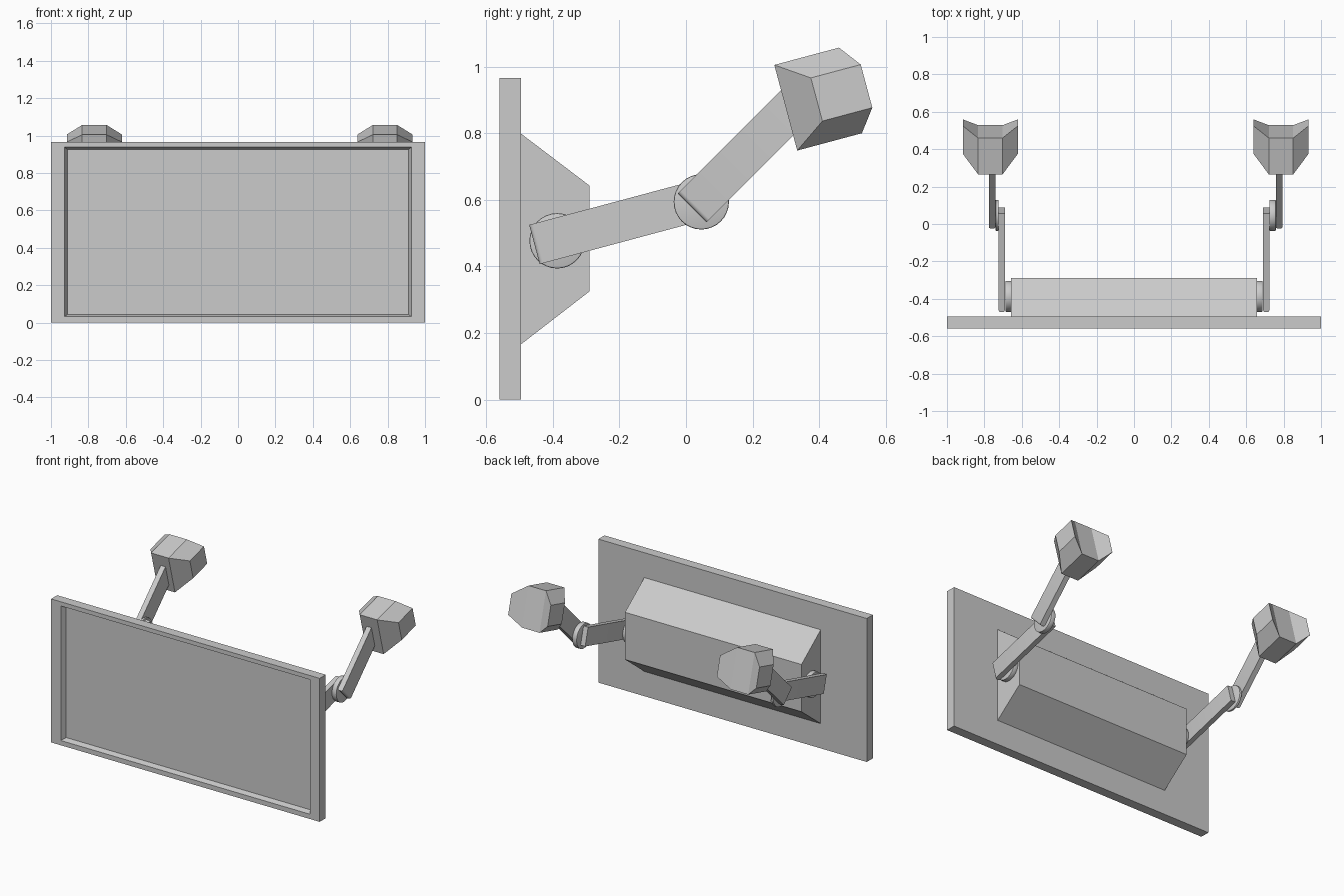
import bpy, bmesh
from math import radians, pi
from mathutils import Matrix, Vector

if "Cube" in bpy.data.objects:
    bpy.data.objects.remove(bpy.data.objects["Cube"])


def finish(bm, name, smooth=False):
    bmesh.ops.recalc_face_normals(bm, faces=bm.faces[:])
    me = bpy.data.meshes.new(name)
    bm.to_mesh(me)
    bm.free()
    ob = bpy.data.objects.new(name, me)
    bpy.context.collection.objects.link(ob)
    if smooth:
        bpy.context.view_layer.objects.active = ob
        ob.select_set(True)
        bpy.ops.object.shade_smooth_by_angle(angle=radians(35))
        ob.select_set(False)
    return ob


def loft(name, rings):
    """Skin successive rings of points and cap both ends."""
    bm = bmesh.new()
    loops = [[bm.verts.new(p) for p in r] for r in rings]
    n = len(loops[0])
    for a, b in zip(loops, loops[1:]):
        for i in range(n):
            j = (i + 1) % n
            bm.faces.new((a[i], a[j], b[j], b[i]))
    bm.faces.new(loops[0])
    bm.faces.new(loops[-1])
    return finish(bm, name)


def rect(x, y, z0, z1):
    return [(-x, y, z0), (x, y, z0), (x, y, z1), (-x, y, z1)]


def disc(name, x0, x1, y, z, r=0.083):
    bm = bmesh.new()
    bmesh.ops.create_cone(bm, cap_ends=True, segments=32, radius1=r, radius2=r,
                          depth=abs(x1 - x0))
    rim = [e for e in bm.edges if any(len(f.verts) > 4 for f in e.link_faces)]
    bmesh.ops.bevel(bm, geom=rim, offset=0.004, segments=2, affect='EDGES', profile=0.5)
    bm.transform(Matrix.Translation(((x0 + x1) / 2, y, z)) @ Matrix.Rotation(pi / 2, 4, 'Y'))
    return finish(bm, name, True)


def arm(name, x0, x1, y, z, length, angle, width=0.122):
    """Flat bar starting at (y, z), with a rounded starting end."""
    bm = bmesh.new()
    bmesh.ops.create_cube(bm, size=1)
    bm.transform(Matrix.Diagonal((abs(x1 - x0), length, width, 1))
                 @ Matrix.Translation((0, 0.5, 0)))
    ends = [e for e in bm.edges if all(v.co.y < 0.001 for v in e.verts)
            and abs(e.verts[0].co.z - e.verts[1].co.z) > 0.01]
    bmesh.ops.bevel(bm, geom=ends, offset=0.012, segments=3, affect='EDGES', profile=0.5)
    bm.transform(Matrix.Translation(((x0 + x1) / 2, y, z))
                 @ Matrix.Rotation(radians(angle), 4, 'X'))
    return finish(bm, name, True)


def head(name, x):
    """Chamfered block with a wedge front and a hollow folded back."""
    prof = [(-0.065, 0.133), (0.065, 0.133), (0.147, 0.067), (0.147, -0.067),
            (0.065, -0.133), (-0.065, -0.133), (-0.147, -0.067), (-0.147, 0.067)]
    bm = bmesh.new()
    front = [bm.verts.new((a, 0.0 if abs(a) < 0.1 else 0.096, b)) for a, b in prof]
    back = [bm.verts.new((a, 0.201 if abs(a) < 0.1 else 0.251, b)) for a, b in prof]
    for i in range(8):
        j = (i + 1) % 8
        bm.faces.new((front[i], front[j], back[j], back[i]))
    for r in (front, back):
        for ids in ((0, 1, 4, 5), (1, 2, 3, 4), (5, 6, 7, 0)):
            bm.faces.new([r[i] for i in ids])
    bm.transform(Matrix.Translation((x, 0.2995, 0.8765))
                 @ Matrix.Rotation(radians(15), 4, 'X'))
    return finish(bm, name)


# Panel with recessed front
loft("panel", [rect(1, -0.495, 0, 0.966), rect(1, -0.56, 0, 0.966),
               rect(0.928, -0.56, 0.032, 0.938), rect(0.912, -0.525, 0.043, 0.926)])

# Tapered housing on the back
loft("back_housing", [rect(0.657, -0.497, 0.165, 0.80), rect(0.657, -0.29, 0.325, 0.643)])

# Jointed arms and heads; the left outer half sits slightly further in
for side, s, shift in (("right", 1, 0.0), ("left", -1, 0.018)):
    disc(side + "_lower_joint", s * 0.65, s * 0.687, -0.387, 0.477)
    arm(side + "_lower_arm", s * 0.69, s * 0.724, -0.455, 0.466, 0.545, 15)
    disc(side + "_elbow_joint", s * 0.724, s * (0.758 - shift), 0.046, 0.594)
    arm(side + "_upper_arm", s * (0.758 - shift), s * (0.794 - shift), 0.019, 0.576, 0.47, 45)
    head(side + "_head", s * (0.786 - shift))
